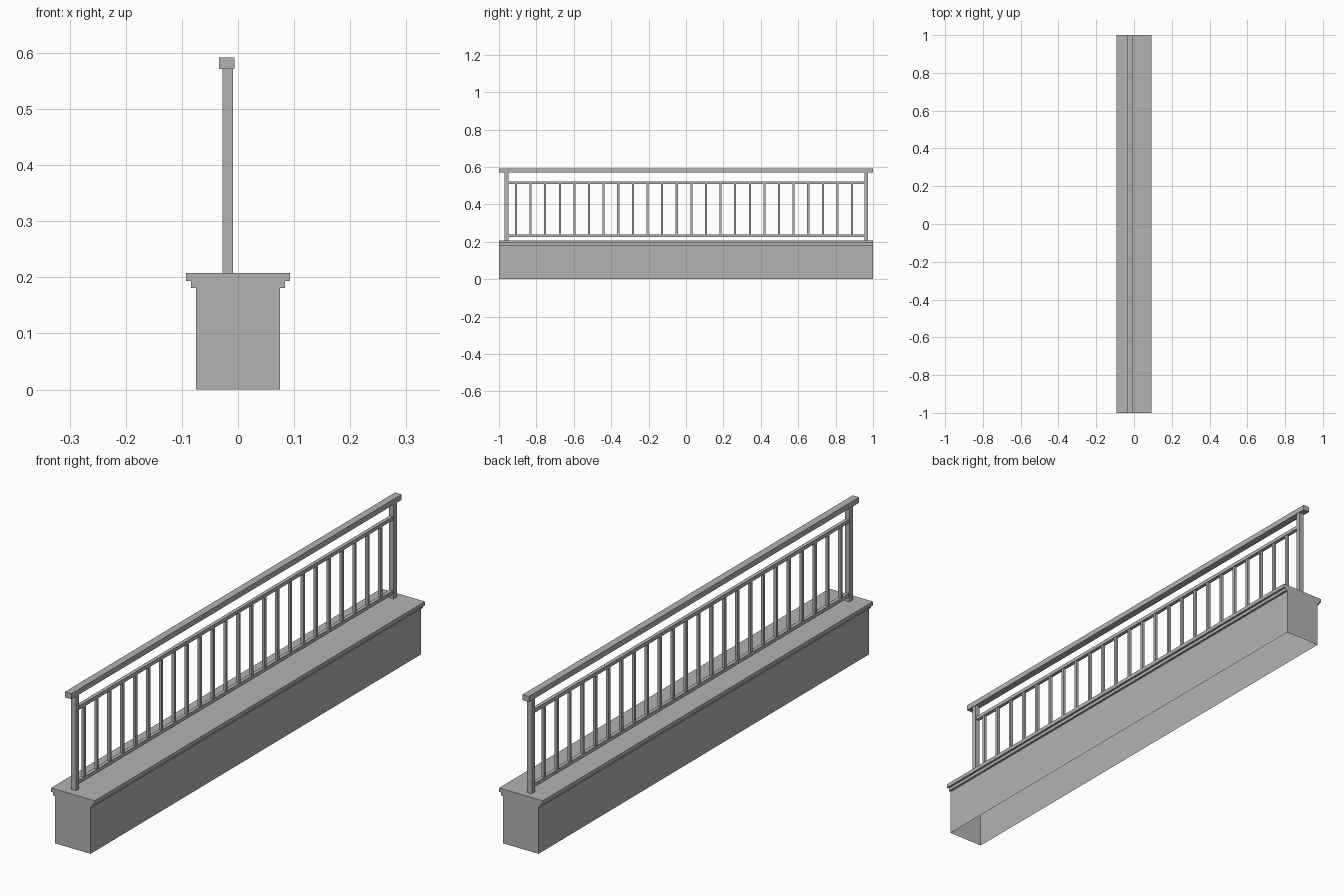
import bpy, bmesh

# Remove the default cube
cube = bpy.data.objects.get("Cube")
if cube:
    bpy.data.objects.remove(cube, do_unlink=True)

# Single grey colour
grey = bpy.data.materials.new("plain_grey")
grey.use_nodes = True
GREY = (0.45, 0.45, 0.45, 1.0)
grey.diffuse_color = GREY
grey.node_tree.nodes["Principled BSDF"].inputs["Base Color"].default_value = GREY


def finish(bm, name):
    bmesh.ops.recalc_face_normals(bm, faces=bm.faces)
    mesh = bpy.data.meshes.new(name)
    bm.to_mesh(mesh)
    bm.free()
    mesh.materials.append(grey)
    obj = bpy.data.objects.new(name, mesh)
    bpy.context.collection.objects.link(obj)
    return obj


def box(name, xs, ys, zs):
    """Box spanning the given (min, max) ranges."""
    bm = bmesh.new()
    bmesh.ops.create_cube(bm, size=1)
    for v in bm.verts:
        for axis, (lo, hi) in enumerate((xs, ys, zs)):
            v.co[axis] = hi if v.co[axis] > 0 else lo
    return finish(bm, name)


# Parapet wall with stepped coping: half profile mirrored, extruded, open below
CAP_TOP = 0.208
half = [(0.075, 0), (0.075, 0.181), (0.084, 0.181), (0.084, 0.193),
        (0.0925, 0.193), (0.0925, CAP_TOP)]
profile = half + [(-x, z) for x, z in reversed(half)]
bm = bmesh.new()
front = [bm.verts.new((x, -1, z)) for x, z in profile]
back = [bm.verts.new((x, 1, z)) for x, z in profile]
bm.faces.new(front)
bm.faces.new(back[::-1])
for i in range(len(profile) - 1):
    bm.faces.new((front[i], back[i], back[i + 1], front[i + 1]))
finish(bm, "parapet_wall")

# Handrail
RAIL_BOTTOM = 0.571
box("handrail", (-0.034, -0.0065), (-1, 1), (RAIL_BOTTOM, 0.592))

# End posts
POST_X = (-0.028, -0.0085)
for name, y in (("front_post", -0.96), ("back_post", 0.964)):
    box(name, POST_X, (y - 0.01, y + 0.01), (CAP_TOP, RAIL_BOTTOM))

# Horizontal rails between the posts
CENTRE = sum(POST_X) / 2
LOWER = (0.225, 0.239)
UPPER = (0.509, 0.523)
for name, zs in (("lower_rail", LOWER), ("upper_rail", UPPER)):
    box(name, (CENTRE - 0.007, CENTRE + 0.007), (-0.95, 0.954), zs)

# Evenly spaced balusters
COUNT, FIRST, LAST, R = 24, -0.909, 0.888, 0.0055
for i in range(COUNT):
    y = FIRST + (LAST - FIRST) * i / (COUNT - 1)
    box(f"baluster_{i + 1}", (CENTRE - R, CENTRE + R), (y - R, y + R),
        (LOWER[1], UPPER[0]))
